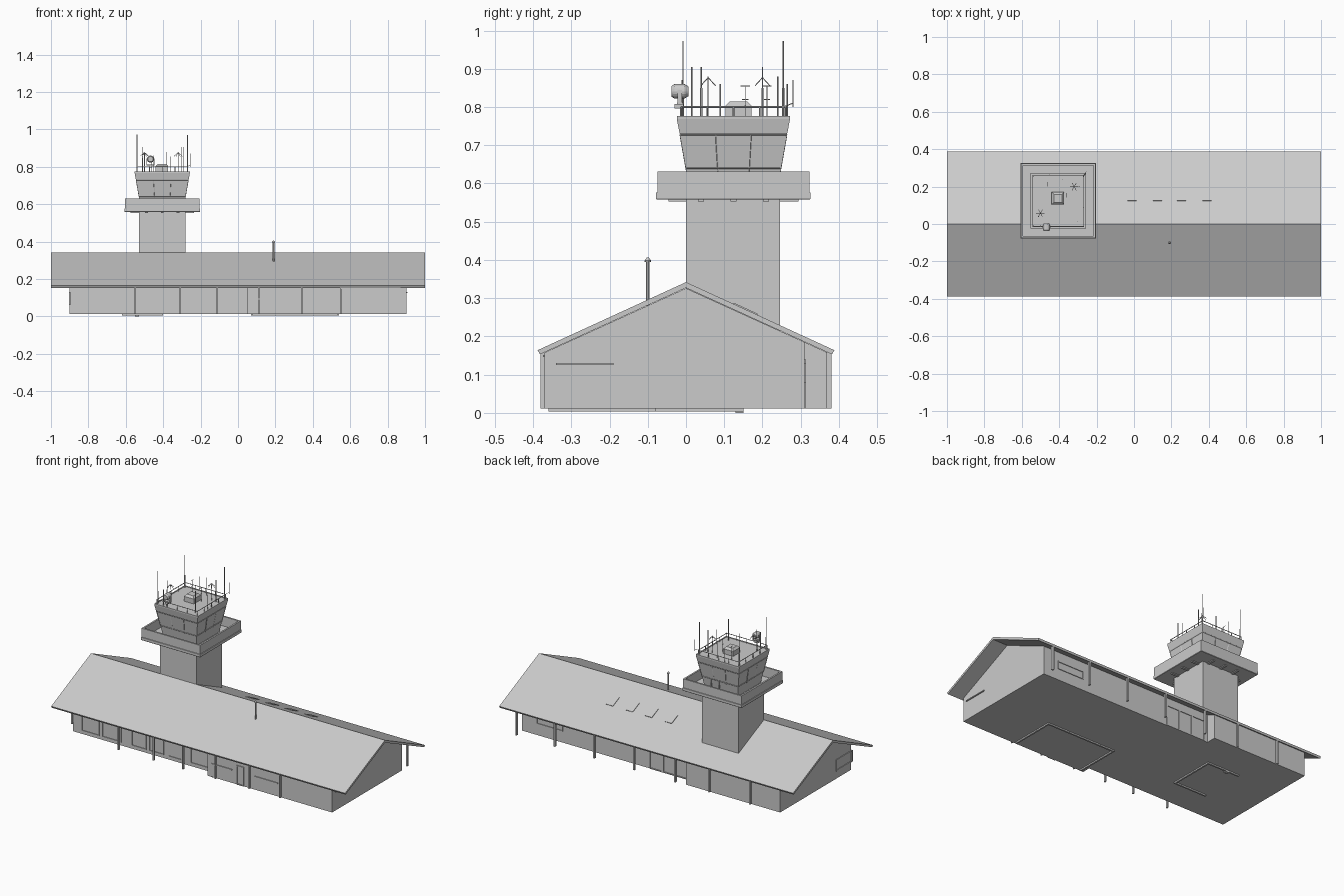
import bpy, bmesh, math
from mathutils import Vector

if "Cube" in bpy.data.objects:
    bpy.data.objects.remove(bpy.data.objects["Cube"])


def finish(name, bm):
    bmesh.ops.recalc_face_normals(bm, faces=bm.faces)
    me = bpy.data.meshes.new(name)
    bm.to_mesh(me)
    bm.free()
    ob = bpy.data.objects.new(name, me)
    bpy.context.collection.objects.link(ob)
    return ob


def add_box(bm, x0, x1, y0, y1, z0, z1):
    vs = bmesh.ops.create_cube(bm, size=1)['verts']
    for v in vs:
        v.co = Vector(((x0 + x1) / 2 + v.co.x * (x1 - x0),
                       (y0 + y1) / 2 + v.co.y * (y1 - y0),
                       (z0 + z1) / 2 + v.co.z * (z1 - z0)))


def boxes(name, items):
    bm = bmesh.new()
    for b in items:
        add_box(bm, *b)
    return finish(name, bm)


def add_rod(bm, a, b, r, sides=6, r2=None):
    a, b = Vector(a), Vector(b)
    d = b - a
    vs = bmesh.ops.create_cone(bm, cap_ends=True, segments=sides, radius1=r,
                               radius2=r if r2 is None else r2, depth=d.length)['verts']
    q = d.to_track_quat('Z', 'Y')
    for v in vs:
        v.co = q @ v.co + (a + b) / 2


def rods(name, items, r, sides=6):
    bm = bmesh.new()
    for a, b in items:
        add_rod(bm, a, b, r, sides)
    return finish(name, bm)


def prism_x(name, profile, x0, x1):
    bm = bmesh.new()
    f = bm.faces.new([bm.verts.new((x0, y, z)) for y, z in profile])
    top = bmesh.ops.extrude_face_region(bm, geom=[f])['geom']
    bmesh.ops.translate(bm, vec=(x1 - x0, 0, 0),
                        verts=[v for v in top if isinstance(v, bmesh.types.BMVert)])
    return finish(name, bm)


def loft_square(name, cx, cy, rings):
    """Closed stack of square rings given as (half width, z)."""
    bm = bmesh.new()
    loops = [[bm.verts.new((cx + sx * h, cy + sy * h, z))
              for sx, sy in ((-1, -1), (1, -1), (1, 1), (-1, 1))] for h, z in rings]
    for a, b in zip(loops, loops[1:]):
        for i in range(4):
            j = (i + 1) % 4
            bm.faces.new((a[i], a[j], b[j], b[i]))
    bm.faces.new(loops[0])
    bm.faces.new(loops[-1])
    return finish(name, bm)


def frame_y(x0, x1, y, z0, z1, t=0.006, d=0.004):
    """Window or door frame on a wall facing along y."""
    return [(x0, x1, y - d, y + d, z1 - t, z1), (x0, x1, y - d, y + d, z0, z0 + t),
            (x0, x0 + t, y - d, y + d, z0, z1), (x1 - t, x1, y - d, y + d, z0, z1)]


def frame_x(x, y0, y1, z0, z1, t=0.006, d=0.004):
    return [(x - d, x + d, y0, y1, z1 - t, z1), (x - d, x + d, y0, y1, z0, z0 + t),
            (x - d, x + d, y0, y0 + t, z0, z1), (x - d, x + d, y1 - t, y1, z0, z1)]


SL = 0.175 / 0.385
FLOOR = 0.012


def under(y):
    return 0.326 - SL * abs(y)


# Gabled roof shell
prism_x("roof", [(-.388, .164), (0, .342), (.388, .164), (.382, .153), (0, .327), (-.382, .153)], -1, 1)

# Terminal hall, with forward bays at front right and back left
prism_x("hall_walls", [(-.32, FLOOR), (.31, FLOOR), (.31, under(.31)), (0, under(0)), (-.32, under(.32))], -.9, .9)
for nm, s, y0, x0, x1 in (("front_bay", -1, .32, .05, .9), ("back_bay", 1, .31, -.9, -.26)):
    prism_x(nm, [(s * y0, FLOOR), (s * .37, FLOOR), (s * .37, under(.37)), (s * y0, under(y0))], x0, x1)

# Eave posts
posts = [(x - .004, x + .004, -.381, -.369, FLOOR, .158) for x in (-.55, -.31, -.11, .11, .34, .55)]
posts += [(x - .005, x + .005, .367, .381, FLOOR, .158) for x in (.89, .63, .36, .09, -.19, -.42, -.70)]
boxes("eave_posts", posts)

# Doors and windows of the hall
fr = []
for x0, x1 in ((-.84, -.72), (-.70, -.57), (-.50, -.40), (-.38, -.28), (-.25, -.15), (-.10, .03)):
    fr += frame_y(x0, x1, -.32, .03, .135)
fr += frame_y(.25, .30, -.37, FLOOR, .13)
for x0, x1 in ((.08, .22), (.37, .53)):
    fr.append((x0, x1, -.375, -.367, .09, .096))
fr.append((.55, .87, -.374, -.366, .146, .152))
fr += frame_y(.62, .80, .31, .08, .13)
for x0, x1 in ((-.06, .03), (-.15, -.06), (-.24, -.15)):
    fr += frame_y(x0, x1, .31, FLOOR, .14)
fr += frame_x(-.9, -.33, -.17, .06, .13)
fr.append((.895, .906, -.34, -.19, .125, .131))
boxes("door_and_window_frames", fr)

# Foundation strips under the floor
boxes("foundation_strips", [(.53, .54, -.36, -.08, .004, .014), (.07, .54, -.09, -.08, .004, .014),
                            (.07, .08, -.36, -.08, .004, .014), (-.41, -.40, -.13, .15, .004, .014),
                            (-.62, -.40, .14, .15, .004, .014), (-.62, -.40, -.14, -.13, .004, .014),
                            (-.55, -.53, .13, .15, 0, .012)])

# Skylights on the back slope
sk = []
for x in (-.01, .125, .255, .39):
    sk.append((x - .024, x + .024, -.035, .035, -.003, .003))
sky = boxes("skylights", sk)
sky.rotation_euler.x = -math.atan(.178 / .388)
sky.location = (0, .155, .342 - .155 * .178 / .388)

# Flue pipe with cap
bm = bmesh.new()
add_rod(bm, (.19, -.1, .28), (.19, -.1, .395), .005, 10)
add_rod(bm, (.19, -.1, .395), (.19, -.1, .399), .008, 10)
add_rod(bm, (.19, -.1, .399), (.19, -.1, .407), .008, 10, .002)
finish("flue_pipe", bm)

# Tower shaft, balcony tray and cab
CX, CY = -.405, .124
boxes("tower_shaft", [(-.53, -.282, 0.0, .246, .2, .562)])
loft_square("balcony", CX, CY, [(.2, .558), (.202, .56), (.202, .576), (.199, .577),
                                (.199, .631), (.189, .631), (.189, .572)])
loft_square("control_cab", CX, CY, [(.112, .570), (.122, .632), (.139, .728), (.141, .732),
                                    (.148, .768), (.148, .776), (.142, .776), (.142, .773)])

# Brackets under the balcony
br = []
for o in (-.085, 0, .085):
    for s in (-1, 1):
        u, v = sorted((s * .122, s * .17))
        br += [(CX + o - .008, CX + o + .008, CY + u, CY + v, .553, .56),
               (CX + u, CX + v, CY + o - .008, CY + o + .008, .553, .56)]
boxes("balcony_brackets", br)

# Cab window mullions and sills following the sloping faces
bm = bmesh.new()
for k in range(4):
    c, s = round(math.cos(k * math.pi / 2)), round(math.sin(k * math.pi / 2))

    def P(t, h, z):
        return (CX + c * t - s * h, CY + s * t + c * h, z)
    for t in (-1, -.33, .33, 1):
        add_rod(bm, P(t * .122, .122, .632), P(t * .139, .139, .728), .0022, 4)
    for h, z in ((.1235, .64), (.139, .728)):
        add_rod(bm, P(-h, h, z), P(h, h, z), .002, 4)
finish("cab_mullions", bm)
boxes("cab_door", frame_y(-.40, -.34, .243, .575, .69, .005, .006))

# Guard rail round the cab roof
rail, R = [], .137
for sx, sy in ((-1, -1), (1, -1), (1, 1), (-1, 1)):
    a = Vector((CX + sx * R, CY + sy * R, .8))
    b = Vector((CX - sy * R, CY + sx * R, .8))
    rail.append((a, b))
    for i in range(4):
        p = a.lerp(b, i / 4)
        rail.append((p - Vector((0, 0, .028)), p))
rods("roof_guard_rail", rail, .0022)

# Roof hatch
loft_square("roof_hatch", -.407, .137, [(.034, .772), (.034, .803), (.022, .815)])

# Whip antennas, tall corner ones and shorter ones
whips = []
for x, y, z in ((-.54, -.008, .972), (-.54, .254, .972), (-.27, .254, .97),
                (-.50, -.01, .87), (-.30, .015, .905), (-.51, .04, .905),
                (-.29, .2, .905), (-.38, .24, .88), (-.45, .265, .86), (-.27, .09, .86)):
    whips.append(((x, y, .772), (x, y, z)))
rods("whip_antennas", whips, .0018)
rods("antenna_bases", [((x, y, .772), (x, y, .85)) for x, y in
                       ((-.54, -.008), (-.54, .254), (-.27, .254), (-.51, .04), (-.29, .2))], .003)

# Umbrella and T antennas
um = []
for x, y in ((-.50, .058), (-.32, .2)):
    um.append(((x, y, .772), (x, y, .88)))
    for i in range(6):
        a = i * math.pi / 3
        um.append(((x, y, .877), (x + .022 * math.cos(a), y + .022 * math.sin(a), .856)))
for x, y in ((-.36, .155), (-.46, .212)):
    um += [((x, y, .772), (x, y, .856)), ((x, y - .012, .855), (x, y + .012, .855)),
           ((x, y - .008, .82), (x, y + .008, .82))]
um += [((-.27, .254, .8), (-.255, .28, .81)), ((-.255, .28, .8), (-.255, .28, .87))]
rods("umbrella_antennas", um, .0013, 5)

# Rotating light beacon on its bracket
bm = bmesh.new()
X, Z = -.468, .841
for y0, y1, r0, r1 in ((-.038, -.03, .014, .019), (-.03, -.004, .019, .019), (-.004, .006, .019, .013)):
    add_rod(bm, (X, y0, Z), (X, y1, Z), r0, 16, r1)
add_box(bm, X - .022, X - .018, -.022, -.01, .81, .845)
add_box(bm, X + .018, X + .022, -.022, -.01, .81, .845)
add_box(bm, X - .022, X + .022, -.024, -.008, .806, .812)
add_box(bm, X - .008, X + .008, -.03, -.006, .796, .808)
finish("light_beacon", bm)
